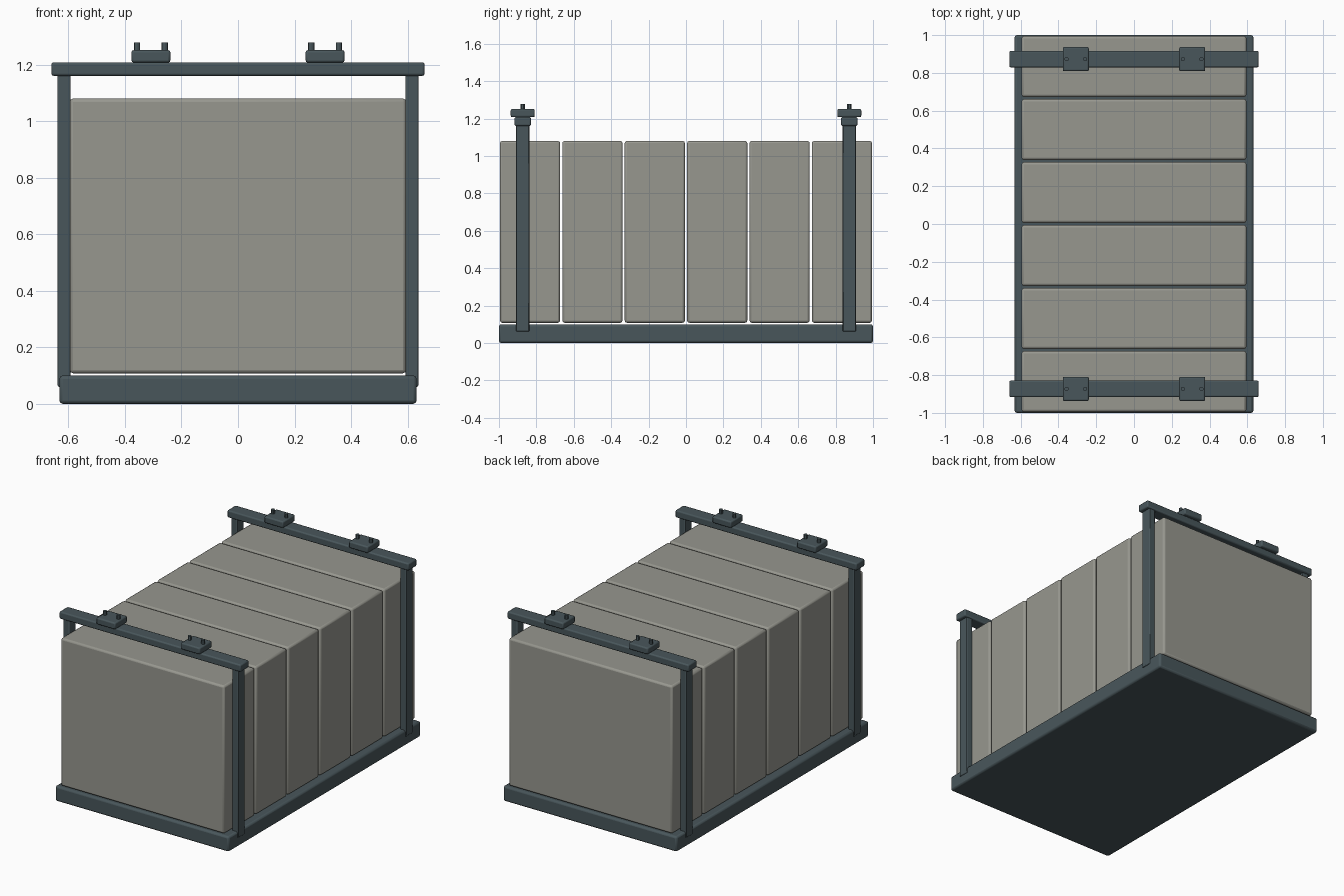
import bpy

if "Cube" in bpy.data.objects:
    bpy.data.objects.remove(bpy.data.objects["Cube"])


def material(name, rgb):
    m = bpy.data.materials.new(name)
    m.diffuse_color = (*rgb, 1)
    m.use_nodes = True
    m.node_tree.nodes["Principled BSDF"].inputs["Base Color"].default_value = m.diffuse_color
    return m


STEEL = material("dark_blue_grey_steel", (0.066, 0.094, 0.105))
PANEL = material("warm_grey_panel", (0.31, 0.31, 0.275))


def finish(name, mat, bevel=0):
    ob = bpy.context.object
    ob.name = name
    ob.data.materials.append(mat)
    if bevel:
        mod = ob.modifiers.new("edge_bevel", 'BEVEL')
        mod.width = bevel
        mod.segments = 2
    bpy.ops.object.shade_smooth_by_angle()
    return ob


def box(name, centre, size, mat, bevel):
    bpy.ops.mesh.primitive_cube_add(size=1, location=centre)
    bpy.context.object.scale = size
    bpy.ops.object.transform_apply(location=False, rotation=False, scale=True)
    return finish(name, mat, bevel)


# base pallet
box("base", (0, 0, 0.05), (1.264, 2, 0.1), STEEL, 0.012)

# six upright panels in a row
for i in range(6):
    box(f"panel_{i + 1}", (0, (i - 2.5) * 0.3335, 0.594), (1.19, 0.322, 0.972), PANEL, 0.012)

for y, end in ((-0.873, "front"), (0.873, "back")):
    # posts and crossbar
    for x, side in ((-0.615, "left"), (0.615, "right")):
        box(f"{end}_{side}_post", (x, y, 0.615), (0.045, 0.07, 1.11), STEEL, 0.005)
    box(f"{end}_crossbar", (0, y, 1.184), (1.32, 0.088, 0.048), STEEL, 0.008)
    # mounting pads with two pins each
    for x, side in ((-0.308, "left"), (0.308, "right")):
        box(f"{end}_{side}_pad", (x, y, 1.229), (0.138, 0.128, 0.044), STEEL, 0.008)
        for dx in (-0.049, 0.049):
            bpy.ops.mesh.primitive_cylinder_add(vertices=12, radius=0.011, depth=0.04,
                                                location=(x + dx, y, 1.258))
            finish(f"{end}_{side}_pin", STEEL)
